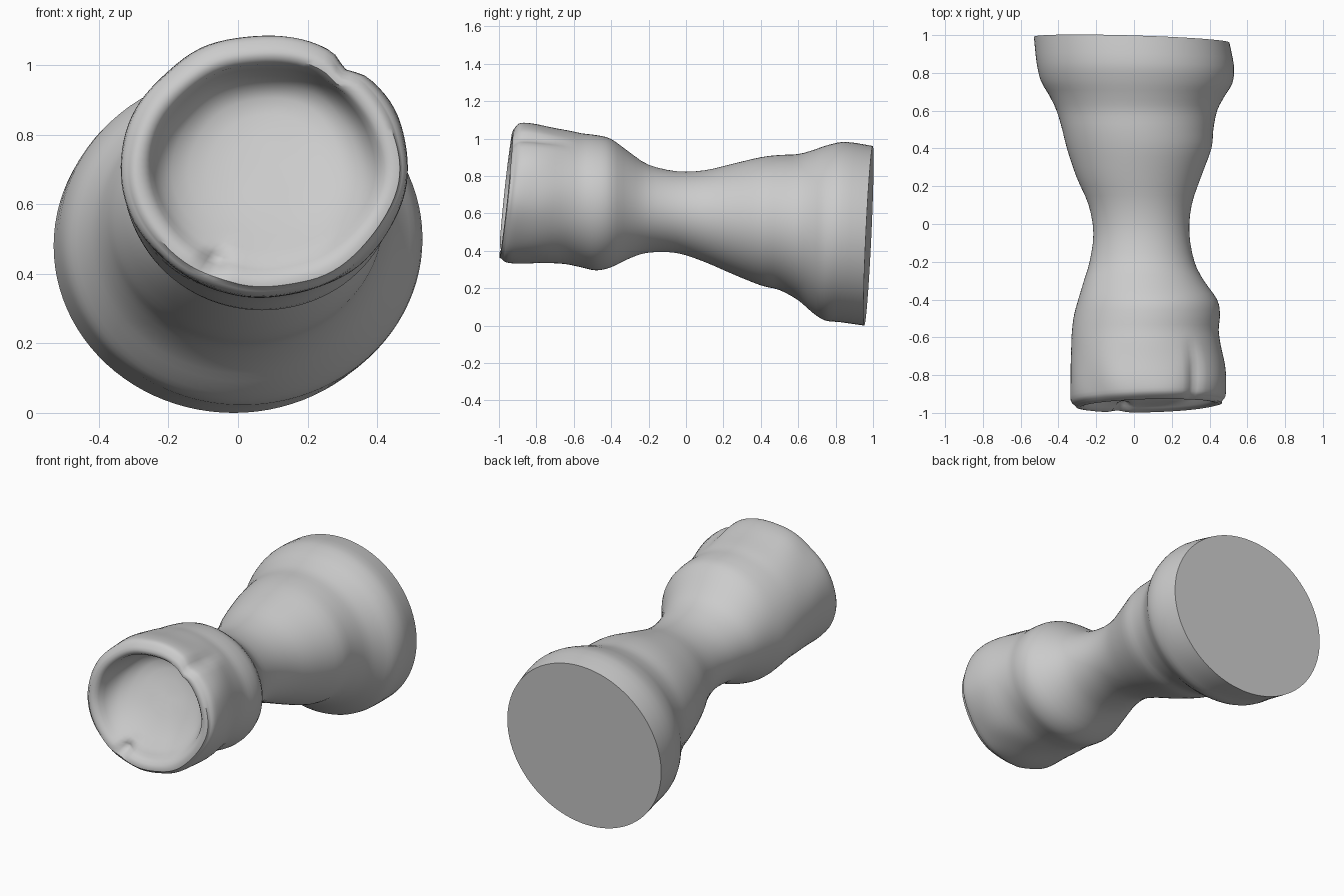
import bpy, bmesh, math
from mathutils import Vector, noise

if "Cube" in bpy.data.objects:
    bpy.data.objects.remove(bpy.data.objects["Cube"])

N = 96
# Body sections: y, left x, right x, bottom z, top z
SECTIONS = [
    (0.976, -.53, .505, 0.0, .96), (.84, -.515, .53, .018, .982), (.75, -.492, .52, .028, .965),
    (.68, -.45, .48, .07, .94), (.6, -.41, .44, .135, .917), (.5, -.38, .42, .19, .912),
    (.4, -.355, .41, .215, .9), (.25, -.305, .355, .275, .865), (.1, -.24, .305, .34, .83),
    (-.05, -.215, .293, .388, .825), (-.2, -.235, .32, .39, .86), (-.3, -.265, .37, .36, .925),
    (-.4, -.295, .44, .312, .997), (-.48, -.317, .455, .295, 1.018), (-.56, -.328, .448, .312, 1.028),
    (-.64, -.333, .458, .33, 1.045), (-.75, -.337, .482, .333, 1.066), (-.85, -.338, .49, .333, 1.082),
    (-.92, -.332, .484, .338, 1.085), (-.945, -.31, .465, .355, 1.07)]


def spline(rows, steps):
    """Smooth the section table with a Catmull-Rom curve."""
    out = []
    for i in range(len(rows) - 1):
        p = [rows[max(0, min(len(rows) - 1, i + k))] for k in (-1, 0, 1, 2)]
        for s in range(steps):
            t = s / steps
            out.append(tuple(.5 * (2 * b + (c - a) * t + (2 * a - 5 * b + 4 * c - d) * t * t
                             + (3 * b - a - 3 * c + d) * t ** 3) for a, b, c, d in zip(*p)))
    return out + [rows[-1]]


def bump(a, centre, width):
    d = (a - centre + math.pi) % (2 * math.pi) - math.pi
    return math.exp(-(d / width) ** 2)


def ring(bm, y, cx, cz, rx, rz, tilt_z, tilt_x, groove=0.0, nick=0.0, rough=0.0, slope=0.0):
    vs = []
    for i in range(N):
        a = 2 * math.pi * i / N
        k = 1 - groove * bump(a, math.radians(53), .09)
        x, z = cx + rx * math.cos(a) * k, cz + rz * math.sin(a) * k
        yy = y + tilt_z * (z - cz) + tilt_x * (x - cx) + slope * math.sin(a)
        yy += nick * bump(a, math.radians(244), .1)
        n = rough * noise.noise(Vector((x, yy, z)) * 5)
        vs.append(bm.verts.new((x + n * math.cos(a), yy, z + n * math.sin(a))))
    return vs


bm = bmesh.new()
rings = []
# Outer skin, from the wide flat base to the cup lip
for y, xl, xr, zb, zt in spline(SECTIONS, 3):
    back = max(0, (y - .6) / .376)
    front = max(0, (-y - .55) / .37)
    groove = .06 * min(1, max(0, (-y - .6) / .2))
    rings.append(ring(bm, y, (xl + xr) / 2, (zb + zt) / 2, (xr - xl) / 2, (zt - zb) / 2,
                      .047 * back + .1 * front, -.029 * back + .03 * front,
                      groove, rough=.014 * min(1, front)))

# Rolled lip and bowl with a floor deepest towards the top: y, scale, groove, nick, extra slope
BOWL = [(-.958, .92, .06, .01, 0), (-.962, .88, .05, .025, 0), (-.957, .83, .03, .04, 0),
        (-.94, .79, .015, .045, .005), (-.905, .755, 0, .03, .03), (-.865, .71, 0, .01, .065),
        (-.83, .64, 0, 0, .085), (-.805, .53, 0, 0, .08), (-.79, .4, 0, 0, .064),
        (-.782, .25, 0, 0, .04), (-.78, .06, 0, 0, .01)]
for y, s, groove, nick, slope in BOWL:
    rings.append(ring(bm, y, .08, .708, .415 * s, .375 * s, .12 * s, .03 * s, groove, nick, .012, slope))

for r, q in zip(rings, rings[1:]):
    for i in range(N):
        j = (i + 1) % N
        bm.faces.new((r[i], r[j], q[j], q[i]))
bm.faces.new(rings[0])
bm.faces.new(rings[-1])
bmesh.ops.recalc_face_normals(bm, faces=bm.faces)

mesh = bpy.data.meshes.new("waisted_cup")
bm.to_mesh(mesh)
bm.free()
cup = bpy.data.objects.new("waisted_cup", mesh)
bpy.context.collection.objects.link(cup)
bpy.context.view_layer.objects.active = cup
cup.select_set(True)
bpy.ops.object.shade_smooth_by_angle(angle=math.radians(50))
